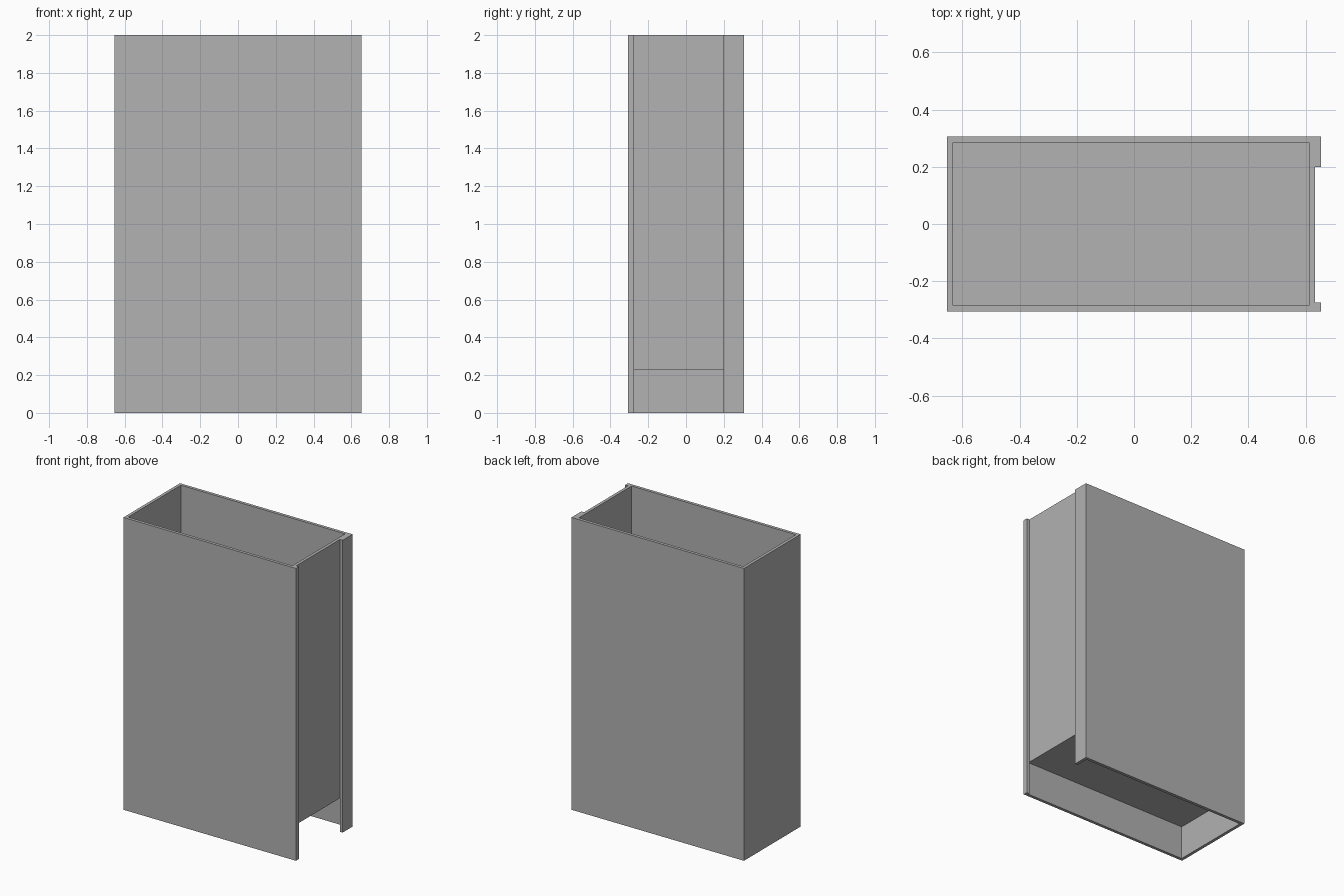
import bpy
import bmesh

cube = bpy.data.objects.get("Cube")
if cube:
    bpy.data.objects.remove(cube, do_unlink=True)

# Single plain grey
grey = bpy.data.materials.new("plain grey")
grey.use_nodes = True
colour = (0.445, 0.445, 0.445, 1)
grey.diffuse_color = colour
for node in grey.node_tree.nodes:
    if node.type == 'BSDF_PRINCIPLED':
        node.inputs["Base Color"].default_value = colour


def prism(name, outline, bottom, top):
    """Extrude a plan outline between two heights."""
    bm = bmesh.new()
    face = bm.faces.new([bm.verts.new((x, y, bottom)) for x, y in outline])
    result = bmesh.ops.extrude_face_region(bm, geom=[face])
    verts = [v for v in result["geom"] if isinstance(v, bmesh.types.BMVert)]
    bmesh.ops.translate(bm, verts=verts, vec=(0, 0, top - bottom))
    bmesh.ops.recalc_face_normals(bm, faces=bm.faces)
    mesh = bpy.data.meshes.new(name)
    bm.to_mesh(mesh)
    bm.free()
    mesh.materials.append(grey)
    obj = bpy.data.objects.new(name, mesh)
    bpy.context.collection.objects.link(obj)
    return obj


def rect(x0, x1, y0, y1):
    return [(x0, y0), (x1, y0), (x1, y1), (x0, y1)]


X, Y, HEIGHT = 0.653, 0.306, 2.0
WALL = 0.021
in_x, in_y = X - WALL, Y - WALL
floor_z = 0.23

# Three full-height walls, ending in a narrow front lip and a wide back jamb
prism("outer_walls", [
    (-X, -Y), (X, -Y), (X, -0.275), (in_x, -0.275), (in_x, -in_y),
    (-in_x, -in_y), (-in_x, in_y), (in_x, in_y), (in_x, 0.199),
    (X, 0.199), (X, Y), (-X, Y)], 0, HEIGHT)

# Recessed side panel, raised above the open base
prism("side_panel", rect(in_x - WALL, in_x, -in_y, in_y), floor_z, HEIGHT)

# Raised floor
prism("floor", rect(-in_x, in_x - WALL, -in_y, in_y), floor_z, floor_z + WALL)
